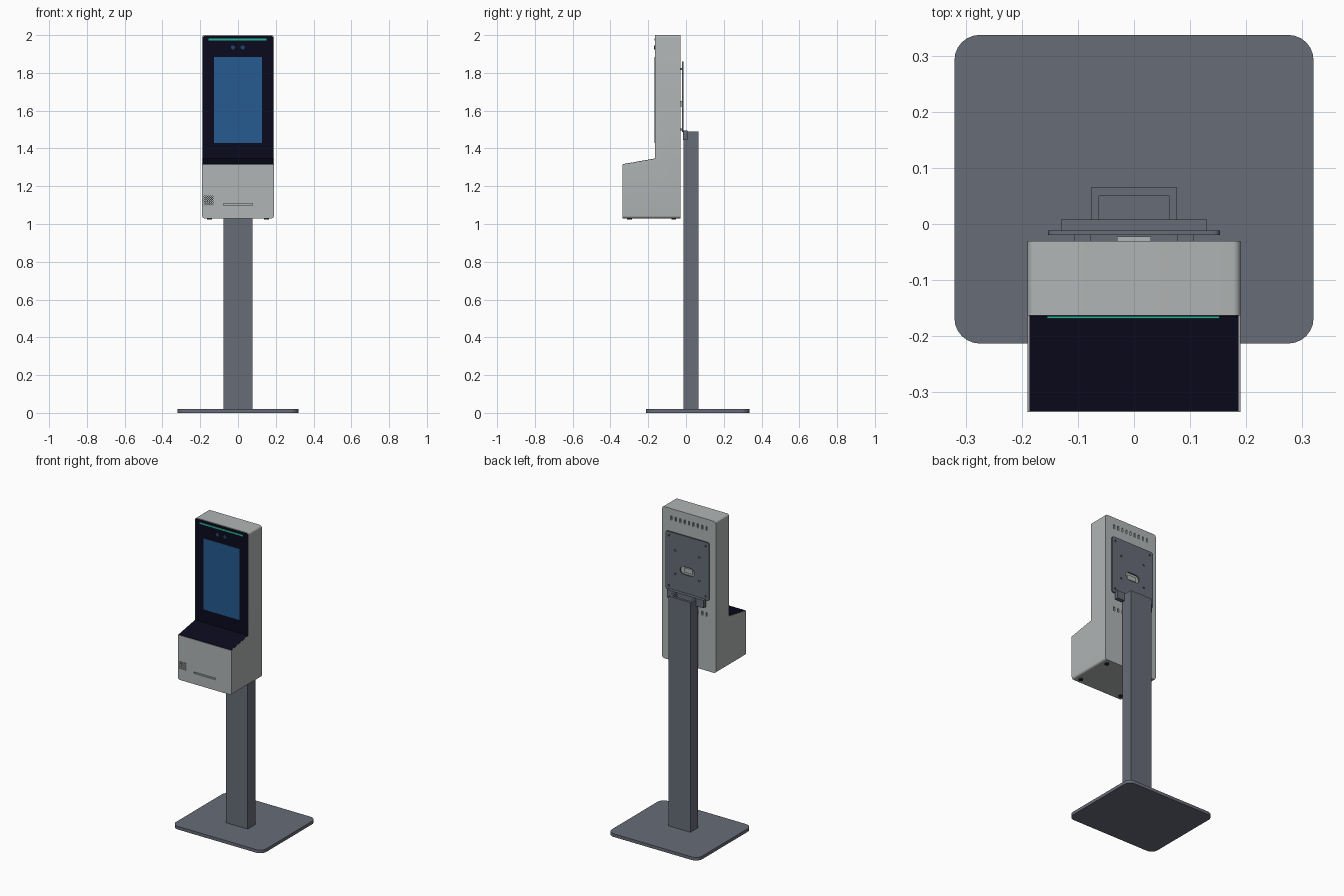
import bpy, bmesh
from math import pi
from mathutils import Matrix, Vector

cube = bpy.data.objects.get("Cube")
if cube:
    bpy.data.objects.remove(cube, do_unlink=True)


def material(name, rgb):
    m = bpy.data.materials.new(name)
    m.use_nodes = True
    m.diffuse_color = (*rgb, 1)
    m.node_tree.nodes["Principled BSDF"].inputs["Base Color"].default_value = (*rgb, 1)
    return m


SHELL = material("light grey shell", (0.44, 0.46, 0.46))
STEEL = material("slate grey steel", (0.135, 0.15, 0.185))
GLASS = material("navy black glass", (0.003, 0.003, 0.013))
SCREEN = material("blue screen", (0.018, 0.105, 0.28))
LENS = material("dark blue lens", (0.012, 0.06, 0.17))
LIGHT = material("green light", (0.02, 0.46, 0.31))
RUBBER = material("dark rubber", (0.02, 0.02, 0.025))


def finish(bm, name, mat):
    bmesh.ops.recalc_face_normals(bm, faces=bm.faces)
    mesh = bpy.data.meshes.new(name)
    bm.to_mesh(mesh)
    bm.free()
    mesh.materials.append(mat)
    ob = bpy.data.objects.new(name, mesh)
    bpy.context.collection.objects.link(ob)
    return ob


def round_edges(bm, axis, radius, keep=lambda e: True):
    """Bevel the straight edges that run along one axis."""
    edges = []
    for e in bm.edges:
        d = e.verts[1].co - e.verts[0].co
        if abs(d[axis]) > 0.999 * d.length and keep(e):
            edges.append(e)
    bmesh.ops.bevel(bm, geom=edges, offset=radius, segments=6, profile=0.5, affect='EDGES')


def add_box(bm, x, y, z):
    size = [b - a for a, b in (x, y, z)]
    mid = Vector([(a + b) / 2 for a, b in (x, y, z)])
    bmesh.ops.create_cube(bm, size=1, matrix=Matrix.Translation(mid) @ Matrix.Diagonal((*size, 1)))


def box(name, mat, x, y, z, axis=None, radius=0):
    bm = bmesh.new()
    add_box(bm, x, y, z)
    if axis is not None:
        round_edges(bm, axis, radius)
    return finish(bm, name, mat)


def add_disc(bm, pos, radius, depth, axis='y', sides=16):
    turn = Matrix.Rotation(pi / 2, 4, 'X') if axis == 'y' else Matrix()
    bmesh.ops.create_cone(bm, cap_ends=True, segments=sides, radius1=radius, radius2=radius,
                          depth=depth, matrix=Matrix.Translation(pos) @ turn)


def discs(name, mat, places, radius, depth, axis='y'):
    bm = bmesh.new()
    for p in places:
        add_disc(bm, p, radius, depth, axis)
    return finish(bm, name, mat)


def prism(profile, half):
    """Side profile (y, z) extruded across x."""
    bm = bmesh.new()
    face = bm.faces.new([bm.verts.new((-half, y, z)) for y, z in profile])
    out = bmesh.ops.extrude_face_region(bm, geom=[face])
    bmesh.ops.translate(bm, vec=(2 * half, 0, 0),
                        verts=[v for v in out["geom"] if isinstance(v, bmesh.types.BMVert)])
    return bm


def cut(ob, bm):
    cutter = finish(bm, "cutter", ob.data.materials[0])
    cutter.hide_render = True
    mod = ob.modifiers.new("cut", 'BOOLEAN')
    mod.object, mod.operation, mod.solver = cutter, 'DIFFERENCE', 'EXACT'
    bpy.context.view_layer.objects.active = ob
    bpy.ops.object.modifier_apply(modifier=mod.name)
    bpy.data.objects.remove(cutter, do_unlink=True)


# Floor stand: base plate and hollow column
box("base_plate", STEEL, (-0.32, 0.32), (-0.213, 0.337), (0, 0.02), 2, 0.045)
column = box("column", STEEL, (-0.077, 0.077), (-0.012, 0.065), (0.02, 1.49))
bm = bmesh.new()
add_box(bm, (-0.062, 0.062), (0.003, 0.05), (0.03, 1.6))
cut(column, bm)

# Terminal housing with sloped shelf
bm = prism([(-0.335, 1.03), (-0.03, 1.03), (-0.03, 2.0), (-0.163, 2.0),
            (-0.163, 1.345), (-0.335, 1.315)], 0.19)
round_edges(bm, 1, 0.014, lambda e: e.verts[0].co.z > 1.9 or e.verts[0].co.z < 1.1)
housing = finish(bm, "housing", SHELL)

# Vents in the back, slot and speaker holes in the front
bm = bmesh.new()
for z in (1.94, 1.39):
    for i in range(9):
        x = (i - 4) * 0.031
        add_box(bm, (x - 0.005, x + 0.005), (-0.04, -0.02), (z - 0.013, z + 0.013))
add_box(bm, (-0.077, 0.077), (-0.345, -0.327), (1.098, 1.108))
for i in range(5):
    for j in range(5):
        add_disc(bm, (-0.176 + i * 0.01, -0.335, 1.105 + j * 0.01), 0.0035, 0.016, sides=8)
cut(housing, bm)

# Black glass on the upright front and the shelf
bm = bmesh.new()
add_box(bm, (-0.186, 0.186), (-0.165, -0.161), (1.345, 1.996))
round_edges(bm, 1, 0.012, lambda e: e.verts[0].co.z > 1.9)
finish(bm, "front_glass", GLASS)
finish(prism([(-0.333, 1.3154), (-0.163, 1.345), (-0.163, 1.347), (-0.333, 1.3174)], 0.186),
       "shelf_glass", GLASS)

# Screen, status light and cameras
box("screen", SCREEN, (-0.128, 0.126), (-0.167, -0.163), (1.43, 1.885))
box("status_light", LIGHT, (-0.155, 0.152), (-0.168, -0.163), (1.971, 1.981))
discs("camera_lenses", LENS, [(x, -0.166, 1.935) for x in (-0.027, 0.025)], 0.011, 0.006)

# Feet under the housing
discs("housing_feet", RUBBER, [(x, y, 1.027) for x in (-0.15, 0.15) for y in (-0.3, -0.065)],
      0.013, 0.008, 'z')

# Mounting plate with cable opening and screw holes
plate = box("mounting_plate", STEEL, (-0.153, 0.153), (-0.02, -0.012), (1.488, 1.86), 1, 0.012)
bm = bmesh.new()
add_box(bm, (-0.05, 0.05), (-0.03, 0), (1.613, 1.663))
round_edges(bm, 1, 0.024)
holes = [(sx * x, z) for sx in (-1, 1) for x, z in
         ((0.13, 1.835), (0.13, 1.515), (0.085, 1.75), (0.085, 1.6))]
for x, z in holes:
    add_disc(bm, (x, -0.016, z), 0.006, 0.03, sides=12)
cut(plate, bm)

# Spacers and cable socket between plate and housing
for side, s in (("right", -1), ("left", 1)):
    for level, z in (("upper", 1.82), ("lower", 1.5)):
        box(f"{side}_{level}_spacer", STEEL, sorted((s * 0.077, s * 0.107)),
            (-0.03, -0.02), (z - 0.006, z + 0.006))
box("cable_socket", SHELL, (-0.03, 0.03), (-0.03, -0.022), (1.622, 1.652))

# Bracket joining plate and column
box("bracket_ledge", STEEL, (-0.13, 0.13), (-0.013, 0.008), (1.488, 1.496))
for side, s in (("right", -1), ("left", 1)):
    box(f"{side}_bracket_ear", STEEL, sorted((s * 0.077, s * 0.13)), (-0.016, 0.008), (1.445, 1.488))

# Smooth the rounded corners
for ob in bpy.context.scene.objects:
    if ob.type == 'MESH':
        bpy.ops.object.select_all(action='DESELECT')
        ob.select_set(True)
        bpy.context.view_layer.objects.active = ob
        bpy.ops.object.shade_smooth_by_angle()
